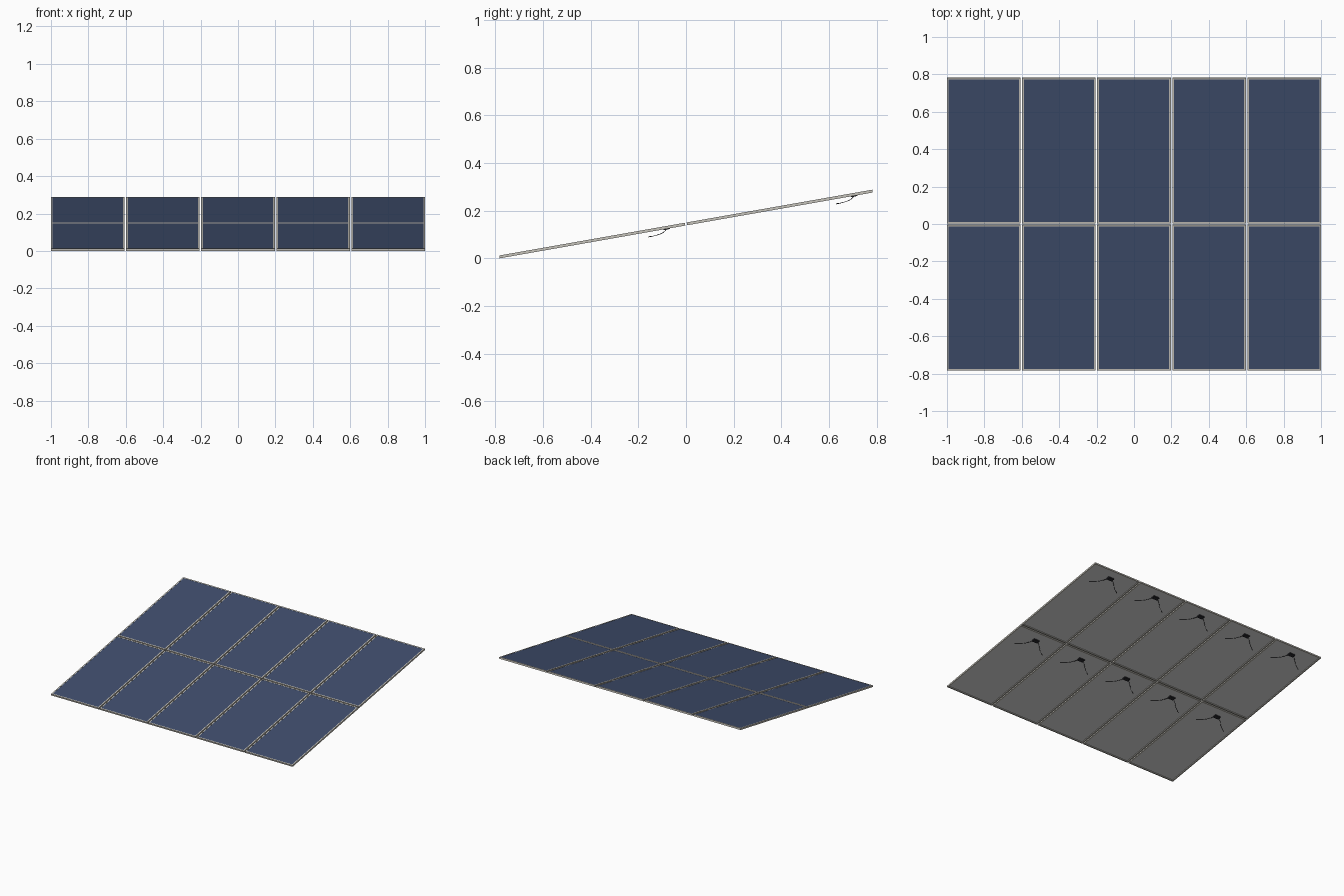
import bpy, bmesh, math
from mathutils import Matrix

if "Cube" in bpy.data.objects:
    bpy.data.objects.remove(bpy.data.objects["Cube"])

TILT = math.radians(10)
PW, PL, T, GAP = 0.3936, 0.791, 0.012, 0.008   # panel width, length, thickness, spacing
RIM = 0.009                                     # visible frame width
L = 2 * PL + GAP


def material(name, rgb):
    m = bpy.data.materials.new(name)
    m.diffuse_color = (*rgb, 1)
    m.use_nodes = True
    m.node_tree.nodes["Principled BSDF"].inputs["Base Color"].default_value = m.diffuse_color
    return m


SILVER = material("silver_frame", (0.56, 0.54, 0.49))
NAVY = material("navy_glass", (0.05, 0.075, 0.15))
BACK = material("pale_backsheet", (0.65, 0.65, 0.65))
BLACK = material("black_plastic", (0.02, 0.02, 0.025))


def box_mesh(name, boxes, mat):
    """Mesh made of boxes given as (x0, x1, y0, y1, z0, z1)."""
    bm = bmesh.new()
    for x0, x1, y0, y1, z0, z1 in boxes:
        mtx = Matrix.Translation(((x0 + x1) / 2, (y0 + y1) / 2, (z0 + z1) / 2))
        mtx = mtx @ Matrix.Diagonal((x1 - x0, y1 - y0, z1 - z0, 1))
        bmesh.ops.create_cube(bm, size=1, matrix=mtx)
    me = bpy.data.meshes.new(name)
    bm.to_mesh(me)
    bm.free()
    me.materials.append(mat)
    return me


def tube(name, paths, radius, mat):
    """Round tubes along smooth paths."""
    cu = bpy.data.curves.new(name, 'CURVE')
    cu.dimensions = '3D'
    cu.bevel_depth = radius
    cu.bevel_resolution = 1
    cu.resolution_u = 5
    cu.use_fill_caps = True
    for pts in paths:
        sp = cu.splines.new('BEZIER')
        sp.bezier_points.add(len(pts) - 1)
        for bp, p in zip(sp.bezier_points, pts):
            bp.co = p
            bp.handle_left_type = bp.handle_right_type = 'AUTO'
    cu.materials.append(mat)
    return cu


hw, hl = PW / 2, PL / 2

# Frame: four rails, open underneath
rails = []
for s in (-1, 1):
    a, b = sorted((s * hw, s * (hw - RIM)))
    rails.append((a, b, -hl, hl, -T, 0))
    a, b = sorted((s * hl, s * (hl - RIM)))
    rails.append((-hw + RIM, hw - RIM, a, b, -T, 0))
frame = box_mesh("frame", rails, SILVER)

# Glass face and backsheet fill the frame
iw, il = hw - RIM, hl - RIM
glass = box_mesh("glass", [(-iw, iw, -il, il, -0.004, -0.0008)], NAVY)
back = box_mesh("backsheet", [(-iw, iw, -il, il, -0.006, -0.004)], BACK)

# Junction box with two hanging cables ending in connectors
BY = 0.316
jbox = box_mesh("junction_box", [(-0.023, 0.023, BY - 0.013, BY + 0.013, -0.015, -0.006)], BLACK)
cable_pts = [(0.018, BY, -0.013), (0.04, BY - 0.016, -0.024),
             (0.075, BY - 0.048, -0.031), (0.12, BY - 0.078, -0.032)]
plug_pts = [(0.105, BY - 0.069, -0.032), (0.123, BY - 0.080, -0.032)]


def both_sides(pts):
    return [pts, [(-x, y, z) for x, y, z in pts]]


cable = tube("cables", both_sides(cable_pts), 0.0013, BLACK)
plug = tube("connectors", both_sides(plug_pts), 0.0022, BLACK)

# Lay the panels out on the tilted plane, standing on z = 0
base = Matrix.Translation((0, -T * math.sin(TILT) / 2,
                           L / 2 * math.sin(TILT) + T * math.cos(TILT)))
base = base @ Matrix.Rotation(TILT, 4, 'X')
for r, row in enumerate(("lower", "upper")):
    for c in range(5):
        place = base @ Matrix.Translation(((c - 2) * (PW + GAP), (r - 0.5) * (PL + GAP), 0))
        for data in (frame, glass, back, jbox, cable, plug):
            ob = bpy.data.objects.new(f"{row}_panel_{c + 1}_{data.name}", data)
            ob.matrix_world = place
            bpy.context.collection.objects.link(ob)
